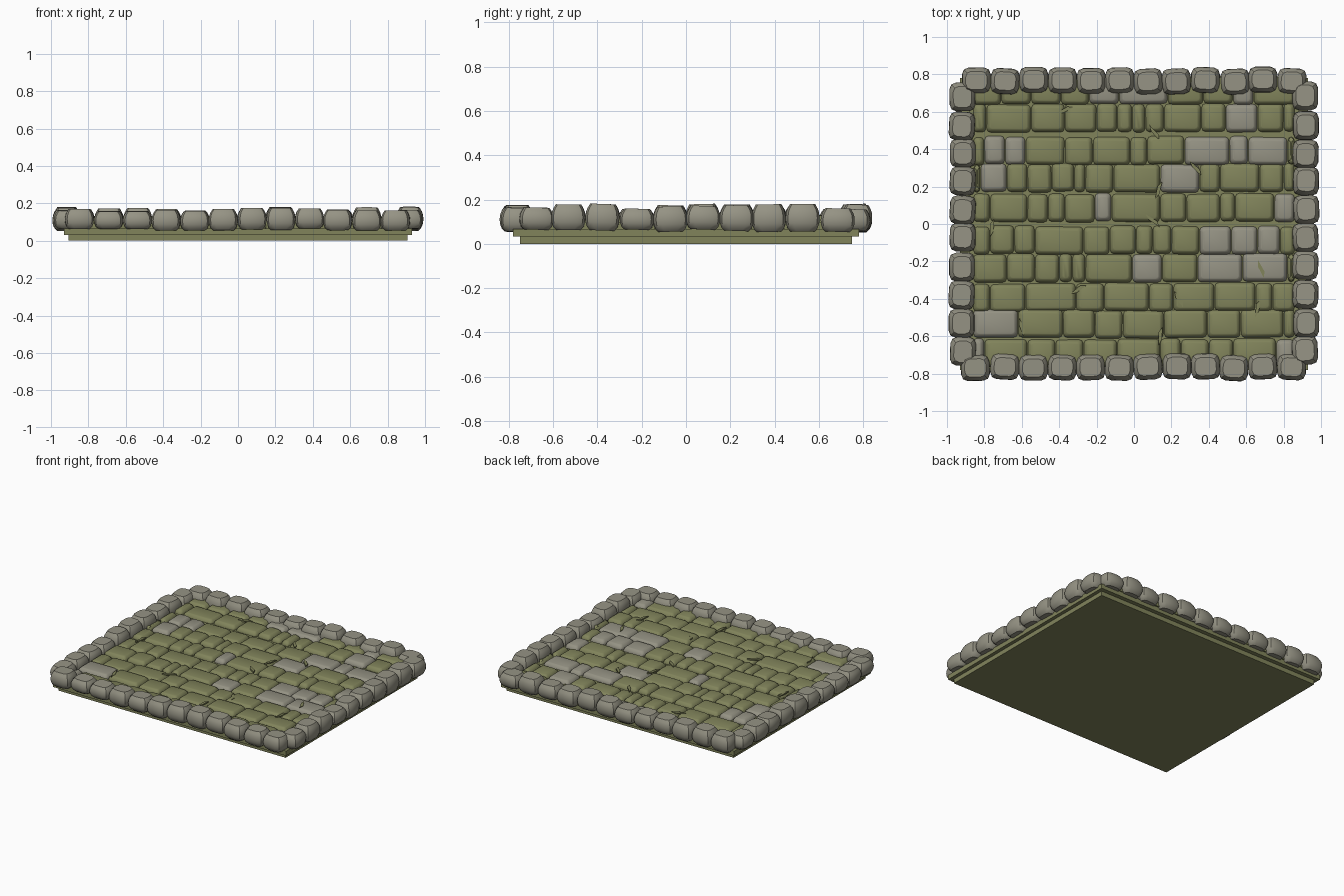
import bpy, bmesh, math, random
from mathutils import Matrix, Vector

random.seed(7)
cube = bpy.data.objects.get("Cube")
if cube:
    bpy.data.objects.remove(cube, do_unlink=True)


def material(name, color):
    mat = bpy.data.materials.new(name)
    mat.use_nodes = True
    mat.diffuse_color = (*color, 1)
    mat.node_tree.nodes["Principled BSDF"].inputs["Base Color"].default_value = (*color, 1)
    return mat


moss = material("mossy green", (0.22, 0.23, 0.105))
grey = material("grey stone", (0.30, 0.29, 0.23))


def finish(name, bm, mats, angle=None):
    bmesh.ops.recalc_face_normals(bm, faces=bm.faces)
    mesh = bpy.data.meshes.new(name)
    bm.to_mesh(mesh)
    bm.free()
    for mat in mats:
        mesh.materials.append(mat)
    obj = bpy.data.objects.new(name, mesh)
    bpy.context.collection.objects.link(obj)
    if angle:
        bpy.ops.object.select_all(action="DESELECT")
        obj.select_set(True)
        bpy.context.view_layer.objects.active = obj
        bpy.ops.object.shade_smooth_by_angle(angle=math.radians(angle))
    return obj


def slab(name, half_x, half_y, bottom, top):
    bm = bmesh.new()
    bmesh.ops.create_cube(bm, size=1)
    bmesh.ops.scale(bm, vec=(2 * half_x, 2 * half_y, top - bottom), verts=bm.verts)
    bmesh.ops.translate(bm, vec=(0, 0, (top + bottom) / 2), verts=bm.verts)
    finish(name, bm, [moss])


def cut_corner_ring(bm, half_x, half_y, cut, z, place):
    """Rectangle with rounded corners, as a ring of vertices."""
    ring = []
    for sx, sy, start in ((1, 1, 0), (-1, 1, 1), (-1, -1, 2), (1, -1, 3)):
        for step in range(3):
            a = (start + step / 2) * math.pi / 2
            p = Vector((sx * (half_x - cut) + cut * math.cos(a),
                        sy * (half_y - cut) + cut * math.sin(a), z))
            ring.append(bm.verts.new(place @ p))
    return ring


def stone(bm, half_x, half_y, cut, profile, place, index=0):
    """Stack of rings; profile holds (inset, height) pairs, bottom to top."""
    rings = [cut_corner_ring(bm, half_x - inset, half_y - inset, max(cut - inset * 0.3, 0.004), z, place)
             for inset, z in profile]
    faces = [bm.faces.new(rings[0][::-1]), bm.faces.new(rings[-1])]
    for low, high in zip(rings, rings[1:]):
        for i in range(len(low)):
            j = (i + 1) % len(low)
            faces.append(bm.faces.new((low[i], low[j], high[j], high[i])))
    for face in faces:
        face.material_index = index


# Stepped foundation and mortar bed
slab("lower_slab", 0.905, 0.75, 0, 0.032)
slab("upper_slab", 0.93, 0.78, 0.032, 0.066)
slab("mortar_bed", 0.88, 0.74, 0.06, 0.098)

# Paving rows, back to front: stone widths in hundredths, negative for bare grey
ROWS = [
    (15, 16, 16, 15, -16, -26, 19, 16, -11, 22),
    (7, 24, 18, 17, 11, 8, 7, 10, 20, 13, -17, 14, 6),
    (6, -11, -11, 21, 15, 20, 9, 20, -24, -10, -21, 4),
    (4, -14, 11, 13, 12, 6, 15, 25, -21, 11, 21, 13, 6),
    (9, 20, 11, 9, 16, -9, 26, 14, 18, 8, 21, -11),
    (9, 13, 11, 26, 14, 14, 9, 10, 15, -17, -14, -12, 8),
    (18, 15, 13, 7, 7, 25, -16, 19, -24, -24, 4),
    (9, 19, 27, 15, 24, 13, 22, 22, 9, 12),
    (-24, 24, 17, 15, 22, 23, 18, 23, 6),
    (-6, 23, 15, 15, 18, 23, 11, 15, 13, 23, -10),
]
CENTRES = (0.715, 0.567, 0.392, 0.247, 0.087, -0.087, -0.235, -0.392, -0.535, -0.69)
bm = bmesh.new()
for widths, y in zip(ROWS, CENTRES):
    x = -0.86
    for w in widths:
        width = abs(w) / 100
        top = 0.126 + random.uniform(-0.004, 0.004)
        place = (Matrix.Translation((x + width / 2, y + random.uniform(-0.004, 0.004), 0))
                 @ Matrix.Rotation(random.uniform(-0.015, 0.015), 4, "Z"))
        profile = ((0.002, 0.066), (0, top - 0.028), (0.004, top - 0.014), (0.016, top - 0.002), (0.02, top))
        stone(bm, width / 2 - 0.002, 0.075, 0.02, profile, place, int(w < 0))
        x += width
finish("paving_stones", bm, [moss, grey], 32)

# Rounded kerb stones around the edge
bm = bmesh.new()


def kerb(x, y, half_x, half_y):
    top = 0.168 + random.uniform(-0.012, 0.012)
    low = 0.058 + random.uniform(-0.006, 0.008)
    h = top - low
    place = (Matrix.Translation((x + random.uniform(-0.004, 0.004), y + random.uniform(-0.006, 0.006), low))
             @ Matrix.Rotation(random.uniform(-0.07, 0.07), 4, "Z")
             @ Matrix.Rotation(random.uniform(-0.04, 0.04), 4, "X"))
    profile = ((0.022, 0), (0.009, 0.12 * h), (0.002, 0.3 * h), (0, 0.5 * h),
               (0.003, 0.7 * h), (0.009, 0.84 * h), (0.02, h))
    stone(bm, half_x, half_y, 0.036, profile, place)


for side in (-1, 1):
    for i in range(12):
        kerb(-0.845 + i * 0.1536, side * 0.765, 0.077, 0.069)
    for i in range(10):
        kerb(side * 0.918, -0.68 + i * 0.151, 0.069, 0.077)
finish("kerb_stones", bm, [grey], 32)

# Thin moss shards lying across the joints: x, y, turn in degrees
SHARDS = ((0.11, 0.49, -55), (0.33, 0.30, -50), (0.68, -0.24, -70), (-0.3, -0.35, 30),
          (0.13, 0.18, 70), (-0.37, 0.61, 20), (0.24, -0.4, -60), (-0.6, -0.55, -75),
          (0.14, -0.6, 80), (0.1, 0.02, -40), (-0.76, -0.02, 80), (0.66, -0.45, 75))
bm = bmesh.new()
for x, y, turn in SHARDS:
    place = Matrix.Translation((x, y, 0.122)) @ Matrix.Rotation(math.radians(turn), 4, "Z")
    outline = ((-0.05, 0), (-0.015, -0.012), (0.05, -0.004), (0.02, 0.012))
    base = bm.faces.new([bm.verts.new(place @ Vector((*p, 0))) for p in outline])
    raised = bmesh.ops.extrude_face_region(bm, geom=[base])["geom"]
    bmesh.ops.translate(bm, vec=(0, 0, 0.009), verts=[v for v in raised if isinstance(v, bmesh.types.BMVert)])
finish("moss_shards", bm, [moss])
